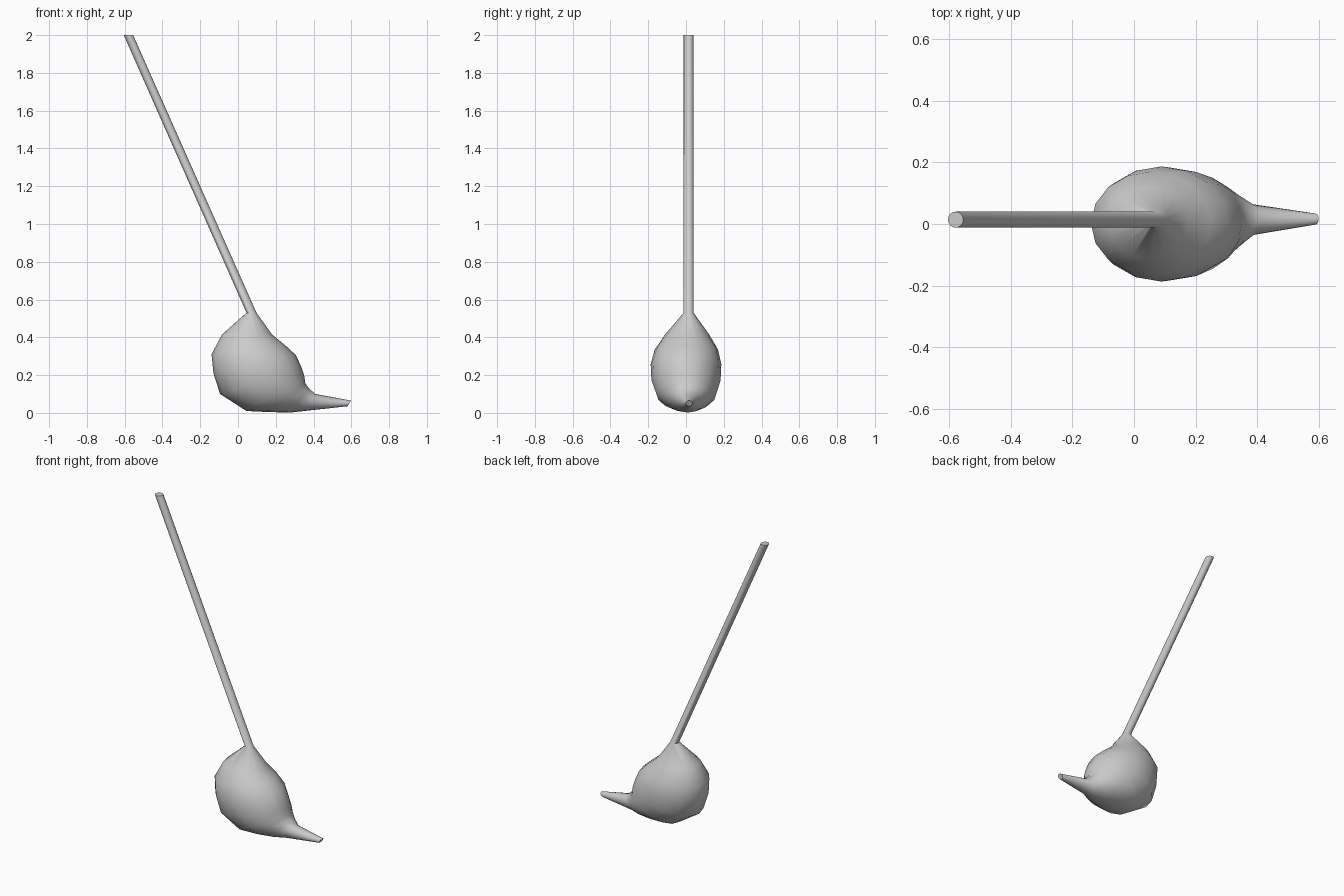
import bpy, bmesh, math
from mathutils import Vector

if "Cube" in bpy.data.objects:
    bpy.data.objects.remove(bpy.data.objects["Cube"])

SEG = 16

# Cross-sections: rear/lower point (x, z), front/upper point (x, z), half width, y centre
SECTIONS = [
    ((-0.605, 2.00), (-0.555, 2.00), 0.026, 0.014),    # handle top
    ((0.045, 0.53), (0.098, 0.53), 0.026, 0.014),      # neck
    ((-0.085, 0.415), (0.18, 0.415), 0.117, 0.006),    # shoulder
    ((-0.14, 0.31), (0.25, 0.358), 0.168, 0.002),      # bulb
    ((-0.13, 0.21), (0.307, 0.305), 0.187, 0.0),
    ((-0.095, 0.10), (0.335, 0.245), 0.183, 0.0),
    ((0.045, 0.01), (0.35, 0.20), 0.16, 0.002),
    ((0.17, 0.004), (0.357, 0.155), 0.127, 0.006),     # turning into the spout
    ((0.28, 0.002), (0.375, 0.13), 0.087, 0.010),
    ((0.35, 0.01), (0.41, 0.10), 0.051, 0.014),
    ((0.58, 0.035), (0.60, 0.065), 0.018, 0.016),      # tip
]


def add_ring(bm, rear, front, half_width, cy):
    a, b = Vector((rear[0], cy, rear[1])), Vector((front[0], cy, front[1]))
    mid, half = (a + b) / 2, (b - a) / 2
    ring = []
    for i in range(SEG):
        t = 2 * math.pi * i / SEG
        ring.append(bm.verts.new(mid + half * math.cos(t)
                                 + Vector((0, half_width * math.sin(t), 0))))
    return ring


# Handle, bulb and spout as one continuous loft
bm = bmesh.new()
rings = [add_ring(bm, *s) for s in SECTIONS]
for r0, r1 in zip(rings, rings[1:]):
    for i in range(SEG):
        j = (i + 1) % SEG
        bm.faces.new((r0[i], r0[j], r1[j], r1[i]))
bm.faces.new(rings[0])
bm.faces.new(rings[-1])
bmesh.ops.recalc_face_normals(bm, faces=bm.faces)

mesh = bpy.data.meshes.new("bulb_with_handle_and_spout")
bm.to_mesh(mesh)
bm.free()
obj = bpy.data.objects.new("bulb_with_handle_and_spout", mesh)
bpy.context.collection.objects.link(obj)
bpy.context.view_layer.objects.active = obj
obj.select_set(True)
bpy.ops.object.shade_smooth_by_angle(angle=math.radians(50))
